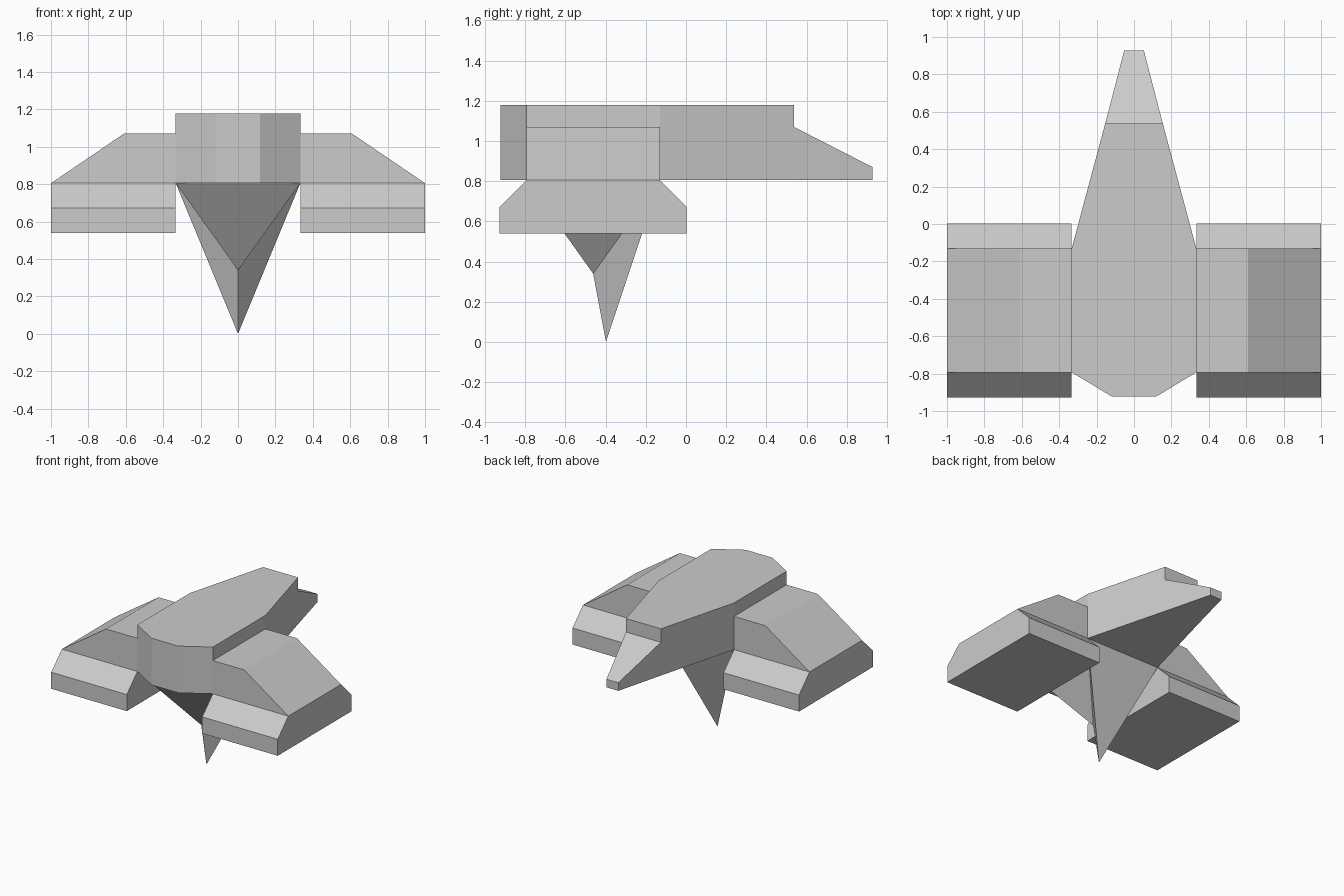
import bpy
import bmesh
from mathutils import Vector

cube = bpy.data.objects.get("Cube")
if cube:
    bpy.data.objects.remove(cube, do_unlink=True)

# One plain grey for the whole craft
grey = bpy.data.materials.new("plain_grey")
grey.use_nodes = True
COLOUR = (0.6, 0.6, 0.6, 1)
grey.diffuse_color = COLOUR
grey.node_tree.nodes["Principled BSDF"].inputs["Base Color"].default_value = COLOUR


def finish(name, bm):
    bmesh.ops.recalc_face_normals(bm, faces=bm.faces)
    mesh = bpy.data.meshes.new(name)
    bm.to_mesh(mesh)
    bm.free()
    mesh.materials.append(grey)
    obj = bpy.data.objects.new(name, mesh)
    bpy.context.collection.objects.link(obj)
    return obj


def prism(name, outline, sweep):
    """Extrude a flat outline along a vector."""
    bm = bmesh.new()
    face = bm.faces.new([bm.verts.new(p) for p in outline])
    new = bmesh.ops.extrude_face_region(bm, geom=[face], use_keep_orig=True)["geom"]
    verts = [v for v in new if isinstance(v, bmesh.types.BMVert)]
    bmesh.ops.translate(bm, verts=verts, vec=Vector(sweep))
    return finish(name, bm)


SIDE, FRONT, BACK = 0.333, -0.793, -0.13   # hull half width, wing front and back
DECK, WING_TOP, HULL_TOP = 0.805, 1.07, 1.178
NOSE, STEP, END = -0.923, 0.537, 0.928     # key positions along the hull

# Hull: blunt faceted nose, tapering to the back
half = [(0.118, NOSE), (SIDE, FRONT), (SIDE, BACK), (0.154, STEP)]
plan = half + [(-x, y) for x, y in reversed(half)]
prism("hull", [(x, y, DECK) for x, y in plan], (0, 0, HULL_TOP - DECK))

# Tail: low wedge, narrowed at its far end
tail = prism("tail", [(-0.154, STEP, DECK), (-0.154, STEP, WING_TOP),
                      (-0.154, END, 0.87), (-0.154, END, DECK)], (0.308, 0, 0))
for v in tail.data.vertices:
    if v.co.y > STEP + 0.1:
        v.co.x *= 0.34

# Wings and the bevelled pods beneath them
for name, s in (("left", 1), ("right", -1)):
    wing = [(SIDE, DECK), (SIDE, WING_TOP), (0.61, WING_TOP), (1, DECK)]
    prism(name + "_wing", [(s * x, FRONT, z) for x, z in wing], (0, BACK - FRONT, 0))
    pod = [(-0.927, 0.54), (0.003, 0.54), (0.003, 0.672),
           (BACK, DECK), (FRONT, DECK), (-0.927, 0.672)]
    prism(name + "_pod", [(s * SIDE, y, z) for y, z in pod], (s * (1 - SIDE), 0, 0))

# Keel: inverted pyramid with a longer spike along its back
bm = bmesh.new()
fl, fr, br, bl, apex, tip = [bm.verts.new(p) for p in (
    (SIDE, FRONT, DECK), (-SIDE, FRONT, DECK), (-SIDE, BACK, DECK),
    (SIDE, BACK, DECK), (0, -0.462, 0.34), (0, -0.398, 0))]
for face in ((fl, fr, br, bl), (fl, fr, apex), (fl, bl, apex), (fr, br, apex),
             (bl, tip, apex), (br, tip, apex), (bl, br, tip)):
    bm.faces.new(face)
finish("keel_spike", bm)
